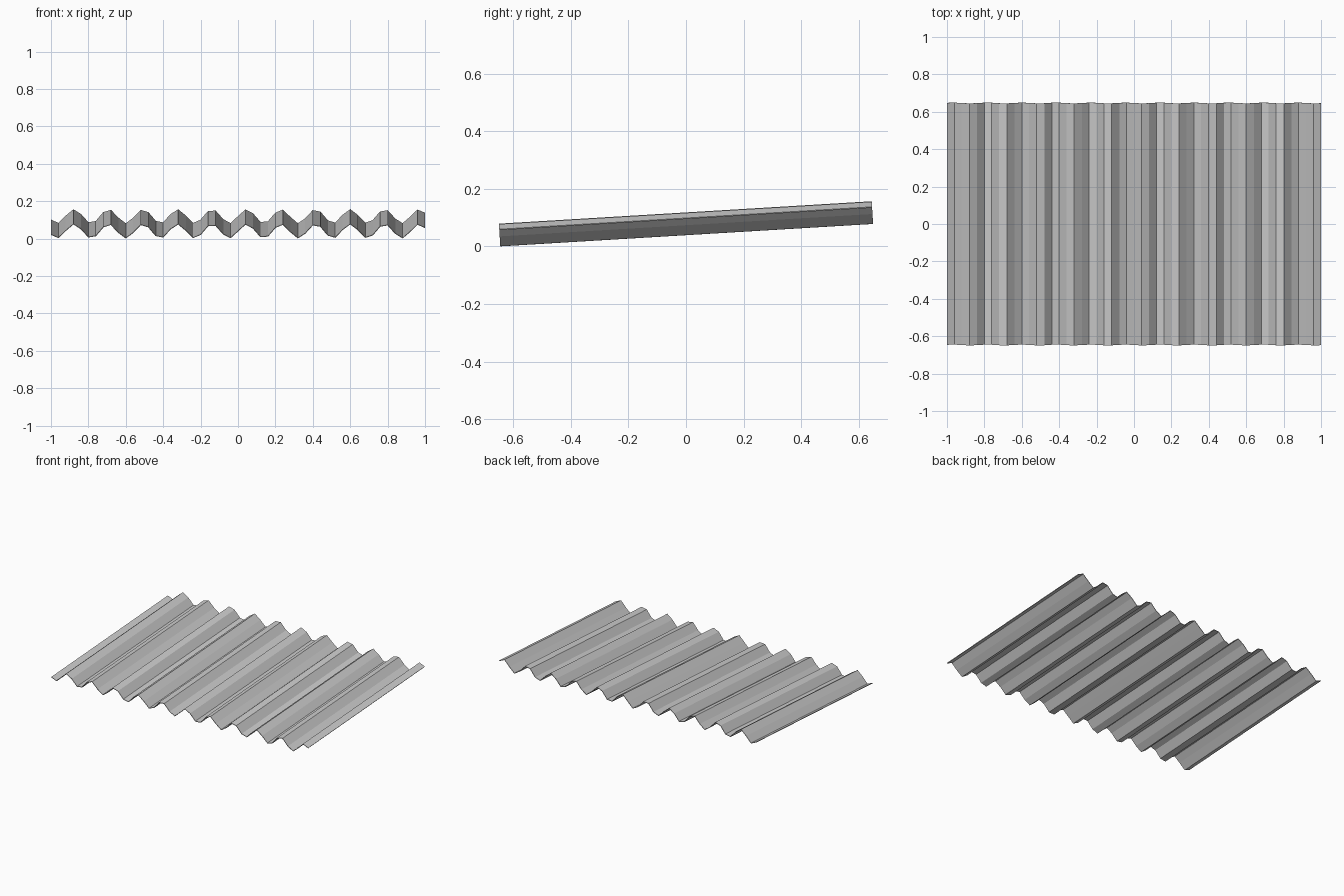
import bpy, bmesh, math
from mathutils import Matrix

if "Cube" in bpy.data.objects:
    bpy.data.objects.remove(bpy.data.objects["Cube"])

# Corrugated sheet: a sampled sine profile swept front to back
STEPS, HALF_DEPTH, AMP, FREQ, THICK, TILT = 50, 0.648, 0.0375, 34.05, 0.004, 0.06

bm = bmesh.new()
rows = []
for i in range(STEPS + 1):
    x = -1 + 2 * i / STEPS
    z = AMP * math.sin(FREQ * x)
    rows.append([bm.verts.new((x, y, z)) for y in (-HALF_DEPTH, HALF_DEPTH)])
for a, b in zip(rows, rows[1:]):
    bm.faces.new((a[0], b[0], b[1], a[1]))

# Slight roof pitch, rising to the back, with the lowest edge on the ground
bm.transform(Matrix.Rotation(TILT, 4, 'X'))
low = min(v.co.z for v in bm.verts) - THICK * 0.6
bm.transform(Matrix.Translation((0, 0, -low)))

mesh = bpy.data.meshes.new("corrugated_sheet")
bm.to_mesh(mesh)
bm.free()
sheet = bpy.data.objects.new("corrugated_sheet", mesh)
bpy.context.collection.objects.link(sheet)

# Thin metal thickness
solid = sheet.modifiers.new("thickness", 'SOLIDIFY')
solid.thickness = THICK
solid.offset = 0
